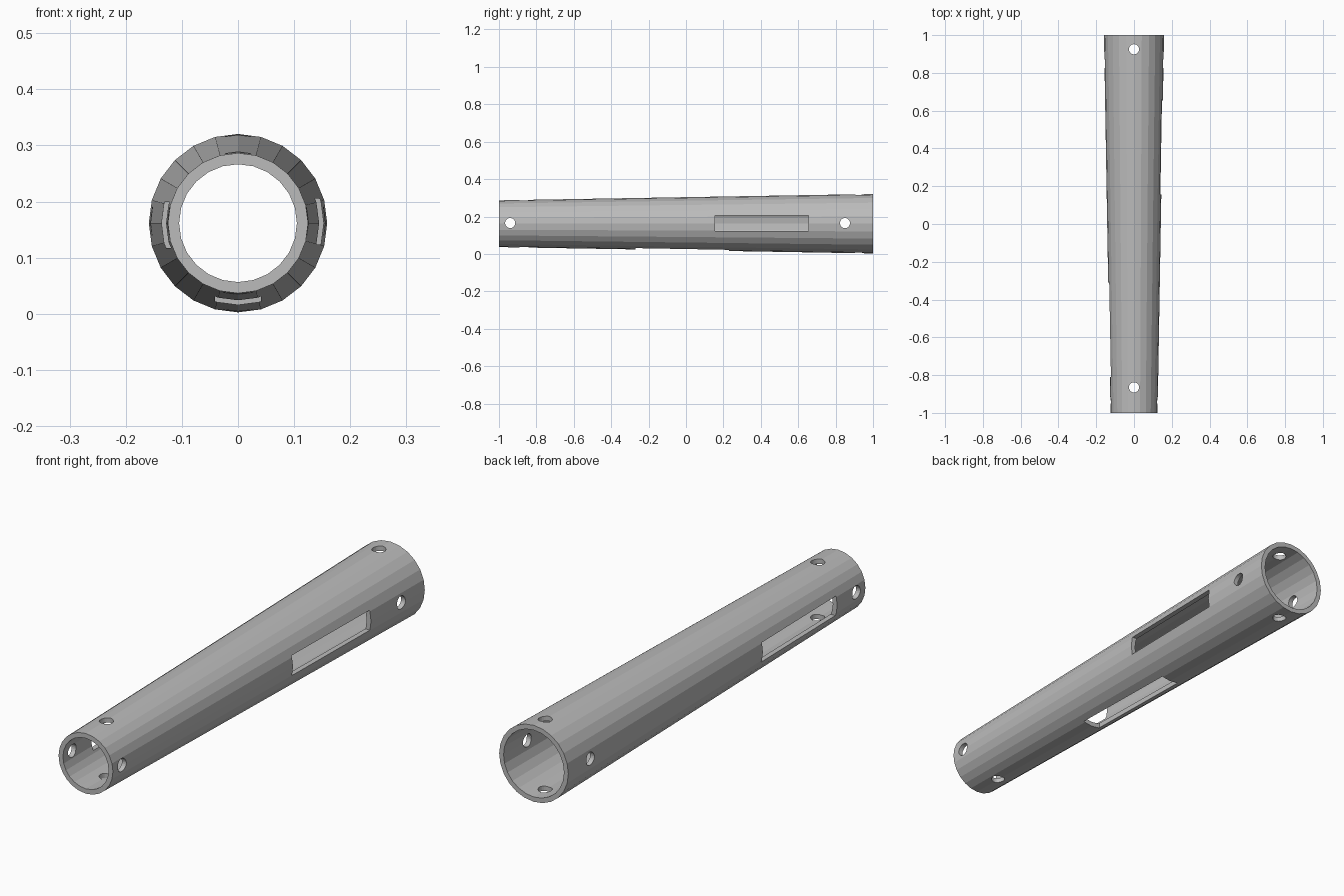
import bpy
import bmesh
import math
from mathutils import Matrix, Vector

cube = bpy.data.objects.get("Cube")
if cube:
    bpy.data.objects.remove(cube)

AXIS_Z = 0.1615
SIDES = 24
R_FRONT, R_BACK, WALL = 0.125, 0.159, 0.02

grey = bpy.data.materials.new("plain grey")
grey.use_nodes = True
grey.diffuse_color = (0.5, 0.5, 0.5, 1)
grey.node_tree.nodes["Principled BSDF"].inputs["Base Color"].default_value = (0.5, 0.5, 0.5, 1)


def add_object(name, bm):
    bmesh.ops.recalc_face_normals(bm, faces=bm.faces)
    mesh = bpy.data.meshes.new(name)
    bm.to_mesh(mesh)
    bm.free()
    mesh.materials.append(grey)
    obj = bpy.data.objects.new(name, mesh)
    bpy.context.collection.objects.link(obj)
    return obj


# Tapered tube: wall profile spun around the long axis
bm = bmesh.new()
profile = [(R_FRONT, -1), (R_BACK, 1), (R_BACK - WALL, 1), (R_FRONT - WALL, -1)]
points = [bm.verts.new((0, y, AXIS_Z + r)) for r, y in profile]
edges = [bm.edges.new((points[i], points[(i + 1) % 4])) for i in range(4)]
bmesh.ops.spin(bm, geom=points + edges, cent=(0, 0, AXIS_Z), axis=(0, 1, 0),
               angle=2 * math.pi, steps=SIDES, use_duplicate=False)
bmesh.ops.remove_doubles(bm, verts=bm.verts, dist=0.0005)
tube = add_object("tapered_tube", bm)

cutters = []


def hole_cutter(y, rotation, z):
    bm = bmesh.new()
    bmesh.ops.create_cone(bm, cap_ends=True, segments=24, radius1=0.027, radius2=0.027, depth=0.6,
                          matrix=Matrix.Translation((0, y, z)) @ rotation)
    cutters.append(add_object("hole_cutter", bm))


def slot_cutter(y, direction, z):
    size = [0.2 if abs(d) > 0.5 else 0.082 for d in direction]
    size[1] = 0.5
    bm = bmesh.new()
    place = Vector((0, y, z)) + Vector(direction) * 0.16
    bmesh.ops.create_cube(bm, size=1, matrix=Matrix.Translation(place) @ Matrix.Diagonal((*size, 1)))
    cutters.append(add_object("slot_cutter", bm))


# Pin holes through both walls, vertical pair and sideways pair
for y in (-0.865, 0.925):
    hole_cutter(y, Matrix.Identity(4), AXIS_Z)
for y in (-0.94, 0.85):
    hole_cutter(y, Matrix.Rotation(math.pi / 2, 4, "Y"), 0.165)

# Long slots: left, right and underside
slot_cutter(0.405, (1, 0, 0), 0.1645)
slot_cutter(-0.56, (-1, 0, 0), 0.158)
slot_cutter(-0.02, (0, 0, -1), AXIS_Z)

# Cut the openings and keep the finished mesh
for cutter in cutters:
    cutter.hide_render = True
    cut = tube.modifiers.new("cut", "BOOLEAN")
    cut.operation = "DIFFERENCE"
    cut.solver = "EXACT"
    cut.object = cutter
bpy.context.view_layer.update()
evaluated = tube.evaluated_get(bpy.context.evaluated_depsgraph_get())
finished = bpy.data.meshes.new_from_object(evaluated)
tube.modifiers.clear()
tube.data = finished
for cutter in cutters:
    bpy.data.objects.remove(cutter)
finished.materials.clear()
finished.materials.append(grey)
for face in finished.polygons:
    face.material_index = 0
